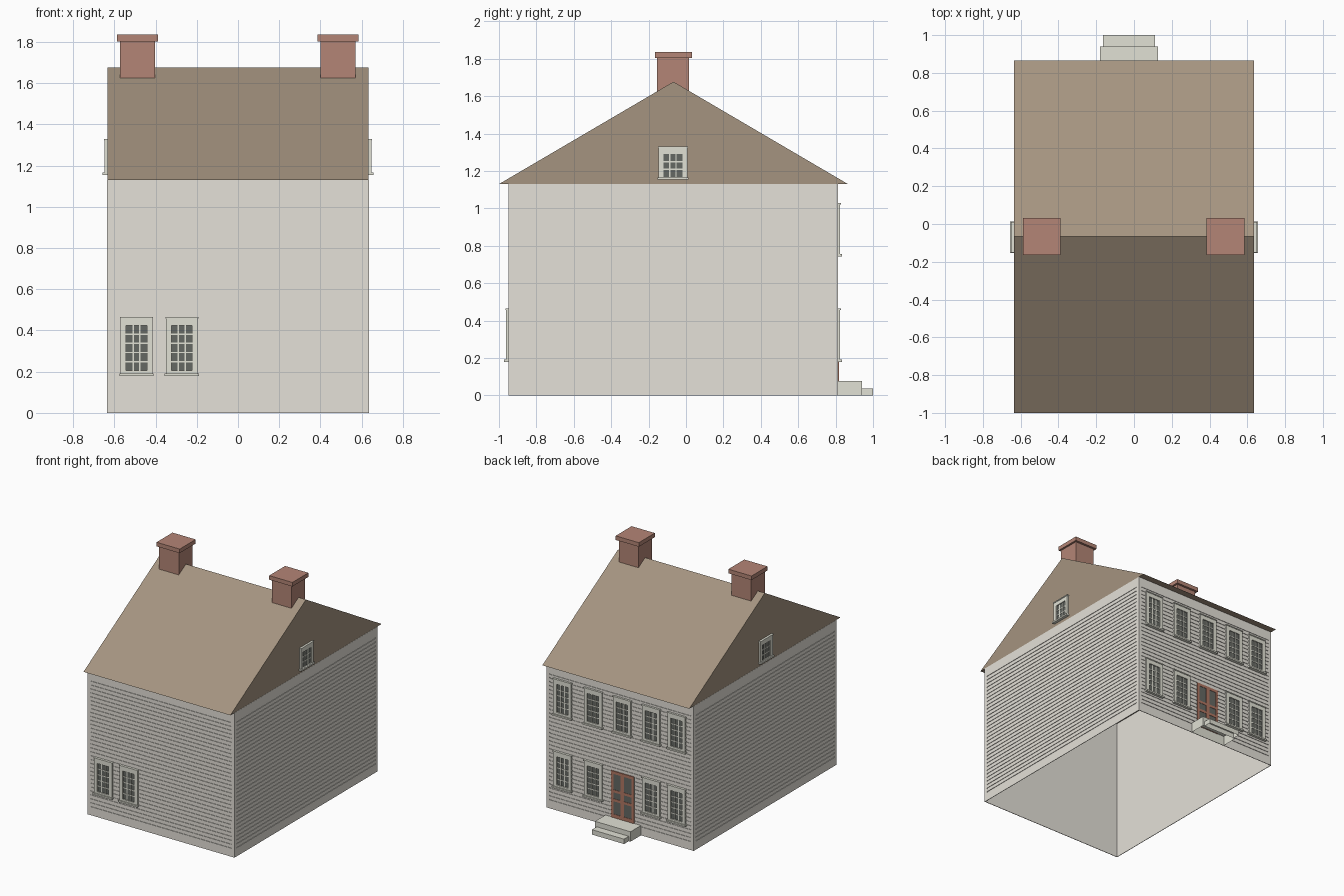
import bpy, bmesh
from math import radians
from mathutils import Matrix, Vector

cube = bpy.data.objects.get("Cube")
if cube:
    bpy.data.objects.remove(cube, do_unlink=True)


def material(name, rgb):
    m = bpy.data.materials.new(name)
    m.use_nodes = True
    m.diffuse_color = (*rgb, 1)
    bsdf = next(n for n in m.node_tree.nodes if n.type == 'BSDF_PRINCIPLED')
    bsdf.inputs["Base Color"].default_value = (*rgb, 1)
    return m


PAINT = material("pale wall paint", (0.78, 0.75, 0.69))
TRIM = material("pale trim paint", (0.75, 0.75, 0.66))
ROOF = material("brown shingle", (0.375, 0.296, 0.217))
BRICK = material("red brick", (0.455, 0.235, 0.18))
DOOR = material("russet door paint", (0.44, 0.185, 0.125))
GLASS = material("dark glass", (0.13, 0.138, 0.125))


def finish(name, bm, mats, matrix=Matrix()):
    me = bpy.data.meshes.new(name)
    bm.to_mesh(me)
    bm.free()
    for m in mats:
        me.materials.append(m)
    ob = bpy.data.objects.new(name, me)
    ob.matrix_world = matrix
    bpy.context.collection.objects.link(ob)
    return ob


def add_box(bm, x, y, z, mat=0, skip=()):
    """Box between (low, high) pairs; faces whose normal is in skip are left out."""
    lo, hi = Vector((x[0], y[0], z[0])), Vector((x[1], y[1], z[1]))
    size = hi - lo
    new = bmesh.ops.create_cube(
        bm, size=1, matrix=Matrix.Translation((lo + hi) / 2) @ Matrix.Diagonal((*size, 1)))
    faces = {f for v in new["verts"] for f in v.link_faces}
    drop = []
    for f in faces:
        f.material_index = mat
        f.normal_update()
        if any(f.normal.dot(Vector(s)) > 0.9 for s in skip):
            drop.append(f)
    if drop:
        bmesh.ops.delete(bm, geom=drop, context='FACES')


def boxes(name, items, mats, matrix=Matrix(), skip=()):
    bm = bmesh.new()
    for item in items:
        add_box(bm, *item, skip=skip)
    return finish(name, bm, mats, matrix)


UP, DOWN = (0, 0, 1), (0, 0, -1)
HX, Y0, Y1, EAVE = 0.635, -0.95, 0.812, 1.13
YC, HY = (Y0 + Y1) / 2, (Y1 - Y0) / 2


def wall_frame(side, along=0.0):
    """Local frame on a wall: x runs along it, -y points outwards, z is up."""
    spots = {"front": ((along, Y0), 0), "right": ((HX, along), 90),
             "back": ((along, Y1), 180), "left": ((-HX, along), -90)}
    (x, y), turn = spots[side]
    return Matrix.Translation((x, y, 0)) @ Matrix.Rotation(radians(turn), 4, 'Z')


# Hollow wall shell, open underneath
INSET = 0.004
boxes("wall_shell", [((-HX + INSET, HX - INSET), (Y0 + INSET, Y1 - INSET), (0, EAVE))],
      [PAINT], skip=(UP, DOWN))

# Clapboards, corner boards and base board on each wall
GROOVE, FIRST, LAST, COUNT = 0.008, 0.07, 1.05, 33
pitch = (LAST - FIRST) / (COUNT - 1)
for side, half, centre in (("front", HX, 0), ("back", HX, 0), ("right", HY, YC), ("left", HY, YC)):
    depth = (0, INSET)
    items = [((-half, -half + 0.025), depth, (0, EAVE)), ((half - 0.025, half), depth, (0, EAVE))]
    inner = (-half + 0.025, half - 0.025)
    low = 0
    for i in range(COUNT):
        mid = FIRST + i * pitch
        items.append((inner, depth, (low, mid - GROOVE / 2)))
        low = mid + GROOVE / 2
    items.append((inner, depth, (low, EAVE)))
    boxes(side + "_siding", items, [PAINT], wall_frame(side, centre))

# Gabled roof prism
bm = bmesh.new()
rings = [[bm.verts.new((x, y, z)) for y, z in ((-1.0, EAVE), (0.866, EAVE), (-0.067, 1.677))]
         for x in (-0.634, 0.634)]
a, b = rings
bm.faces.new(a)
bm.faces.new(b)
for i in range(3):
    j = (i + 1) % 3
    bm.faces.new((a[i], a[j], b[j], b[i]))
bmesh.ops.recalc_face_normals(bm, faces=bm.faces)
finish("roof", bm, [ROOF])

# Chimneys with projecting caps
for name, x in (("left_chimney", 0.485), ("right_chimney", -0.488)):
    boxes(name, [((x - 0.085, x + 0.085), (-0.155, 0.015), (1.5, 1.81)),
                 ((x - 0.1, x + 0.1), (-0.165, 0.032), (1.803, 1.835))], [BRICK])


def window(name, side, along, bottom, top, rows, pane_low, pane_high):
    """Cased window with sill, cap and a grid of panes three wide."""
    w, p, bar = 0.077, 0.05, 0.0035
    items = [((-w, -p), (-0.012, 0.003), (bottom, top)), ((p, w), (-0.012, 0.003), (bottom, top)),
             ((-p, p), (-0.012, 0.003), (pane_high, top)),
             ((-p, p), (-0.012, 0.003), (bottom, pane_low)),
             ((-w - 0.006, w + 0.006), (-0.022, 0.003), (bottom - 0.006, bottom + 0.006)),
             ((-w - 0.003, w + 0.003), (-0.016, 0.003), (top - 0.008, top)),
             ((-p, p), (-0.004, 0.002), (pane_low, pane_high), 1)]
    for i in (-1, 1):
        x = i * p / 3
        items.append(((x - bar, x + bar), (-0.007, 0.001), (pane_low, pane_high)))
    for i in range(1, rows):
        z = pane_low + (pane_high - pane_low) * i / rows
        items.append(((-p, p), (-0.007, 0.001), (z - bar, z + bar)))
    boxes(name, items, [TRIM, GLASS], wall_frame(side, along))


# Windows on the front, the back and both gables
columns = (0.4925, 0.2275, -0.0225, -0.2725, -0.4925)
for i, x in enumerate(columns):
    window(f"back_upper_window_{i + 1}", "back", x, 0.75, 1.03, 5, 0.772, 0.99)
    if i != 2:
        window(f"back_lower_window_{i + 1}", "back", x, 0.185, 0.465, 5, 0.205, 0.425)
    if i > 2:
        window(f"front_window_{i - 2}", "front", x, 0.185, 0.465, 5, 0.205, 0.425)
for side in ("left", "right"):
    window(side + "_gable_window", side, -0.07, 1.16, 1.33, 3, 1.168, 1.29)

# Panelled door
items = [((-0.1, 0.1), (-0.002, 0.003), (0.075, 0.44), 1)]
for lo, hi in ((-0.1, -0.078), (-0.014, 0.014), (0.078, 0.1)):
    items.append(((lo, hi), (-0.005, 0.003), (0.075, 0.44)))
for lo, hi in ((0.075, 0.105), (0.205, 0.225), (0.275, 0.295), (0.418, 0.44)):
    items.append(((-0.1, 0.1), (-0.0045, 0.003), (lo, hi)))
boxes("door", items, [DOOR, GLASS], wall_frame("back", -0.0225))

# Hollow entrance steps
boxes("upper_step", [((-0.18, 0.127), (Y1, 0.941), (0, 0.077))], [TRIM], skip=(DOWN,))
boxes("lower_step", [((-0.165, 0.112), (0.941, 1.0), (0, 0.038))], [TRIM], skip=(DOWN,))
